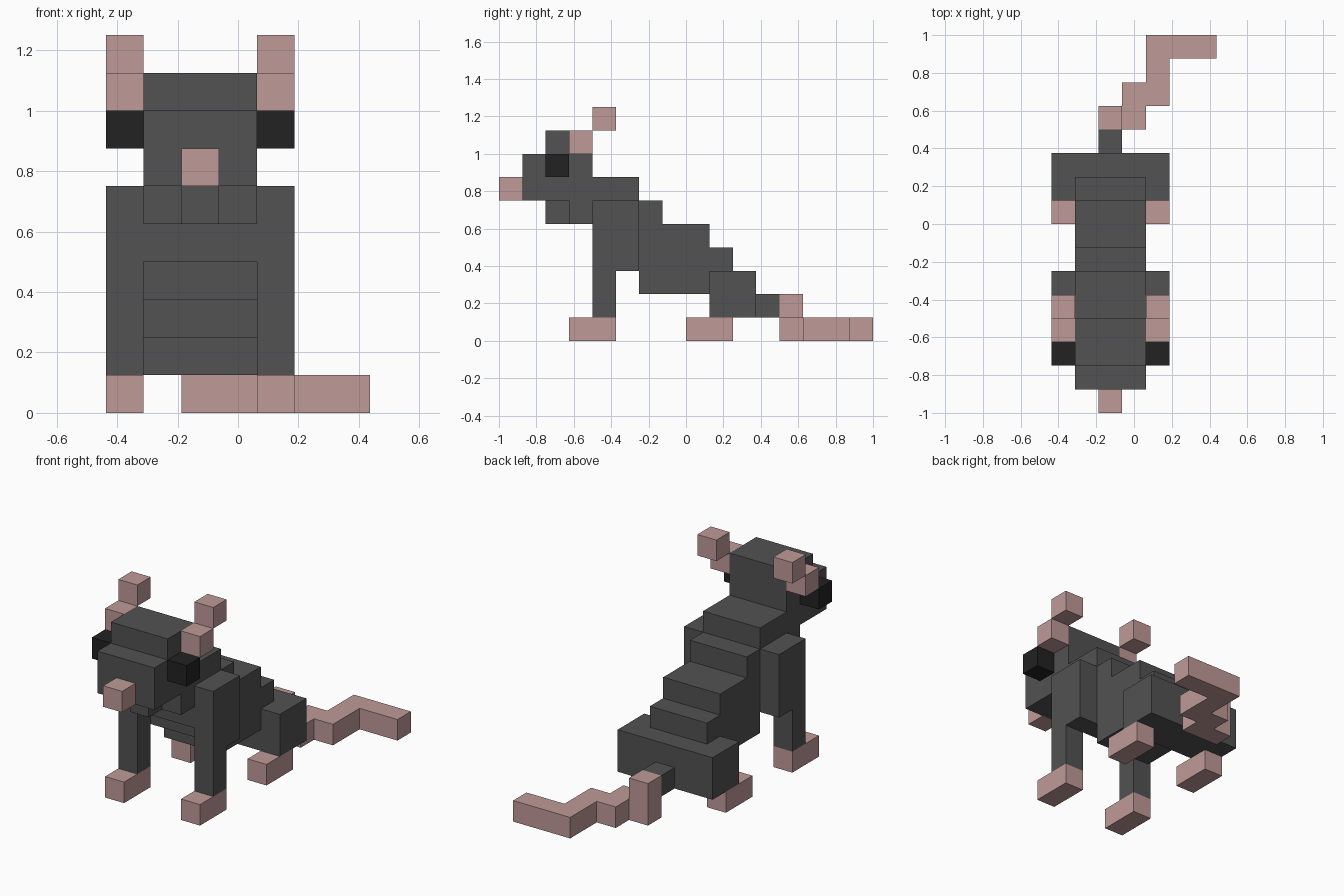
import bpy
import bmesh
from mathutils import Vector

cube = bpy.data.objects.get("Cube")
if cube:
    bpy.data.objects.remove(cube, do_unlink=True)

U = 0.125                                # size of one block
ORIGIN = Vector((-0.4375, -1.0, 0.0))    # corner of the block grid


def make_material(name, rgb):
    mat = bpy.data.materials.new(name)
    mat.use_nodes = True
    mat.diffuse_color = (*rgb, 1)
    mat.node_tree.nodes["Principled BSDF"].inputs["Base Color"].default_value = (*rgb, 1)
    return mat


FUR = make_material("dark grey fur", (0.084, 0.084, 0.084))
SKIN = make_material("pale pink skin", (0.521, 0.328, 0.314))
EYE = make_material("black eye", (0.016, 0.016, 0.016))


def extrude(name, mat, outline, start, end, axis="x"):
    """Extrude a (y, z) outline along x, or an (x, y) outline along z, in block units."""
    bm = bmesh.new()
    verts = []
    for a, b in outline:
        p = Vector((start, a, b)) if axis == "x" else Vector((a, b, start))
        verts.append(bm.verts.new(ORIGIN + p * U))
    face = bm.faces.new(verts)
    ext = bmesh.ops.extrude_face_region(bm, geom=[face], use_keep_orig=True)
    step = (end - start) * U
    move = Vector((step, 0, 0)) if axis == "x" else Vector((0, 0, step))
    new_verts = [g for g in ext["geom"] if isinstance(g, bmesh.types.BMVert)]
    bmesh.ops.translate(bm, verts=new_verts, vec=move)
    bmesh.ops.recalc_face_normals(bm, faces=bm.faces)
    mesh = bpy.data.meshes.new(name)
    bm.to_mesh(mesh)
    bm.free()
    mesh.materials.append(mat)
    obj = bpy.data.objects.new(name, mesh)
    bpy.context.collection.objects.link(obj)
    return obj


def box(name, mat, x, y, z):
    outline = [(y[0], z[0]), (y[1], z[0]), (y[1], z[1]), (y[0], z[1])]
    return extrude(name, mat, outline, *x)


# Head, jaw and nose
extrude("head", FUR, [(1, 6), (4, 6), (4, 9), (2, 9), (2, 8), (1, 8)], 1, 4)
box("jaw", FUR, (2, 3), (2, 3), (5, 6))
box("nose", SKIN, (2, 3), (0, 1), (6, 7))

# Stepped torso with neck, sloping down to the hips
extrude("torso", FUR, [(3, 5), (4, 5), (4, 4), (5, 4), (5, 3), (6, 3), (6, 2),
                       (9, 2), (9, 3), (10, 3), (10, 4), (9, 4), (9, 5), (7, 5),
                       (7, 6), (6, 6), (6, 7), (4, 7), (4, 6), (3, 6)], 1, 4)
box("hips", FUR, (0, 5), (9, 11), (1, 3))

# Paired parts: right column is block 0, left column is block 4
for side, x in (("right", (0, 1)), ("left", (4, 5))):
    box(f"{side}_eye", EYE, x, (2, 3), (7, 8))
    box(f"{side}_ear_base", SKIN, x, (3, 4), (8, 9))
    box(f"{side}_ear_tip", SKIN, x, (4, 5), (9, 10))
    extrude(f"{side}_front_leg", FUR,
            [(4, 1), (5, 1), (5, 3), (6, 3), (6, 6), (4, 6)], *x)
    box(f"{side}_front_foot", SKIN, x, (3, 5), (0, 1))
    box(f"{side}_hind_foot", SKIN, x, (8, 10), (0, 1))

# Tail: furry root, drop to the ground, then a zigzag
box("tail_root", FUR, (2, 3), (11, 12), (1, 2))
box("tail_bend", SKIN, (2, 3), (12, 13), (1, 2))
extrude("tail", SKIN, [(2, 12), (4, 12), (4, 13), (5, 13), (5, 15), (7, 15),
                       (7, 16), (4, 16), (4, 14), (3, 14), (3, 13), (2, 13)],
        0, 1, axis="z")
